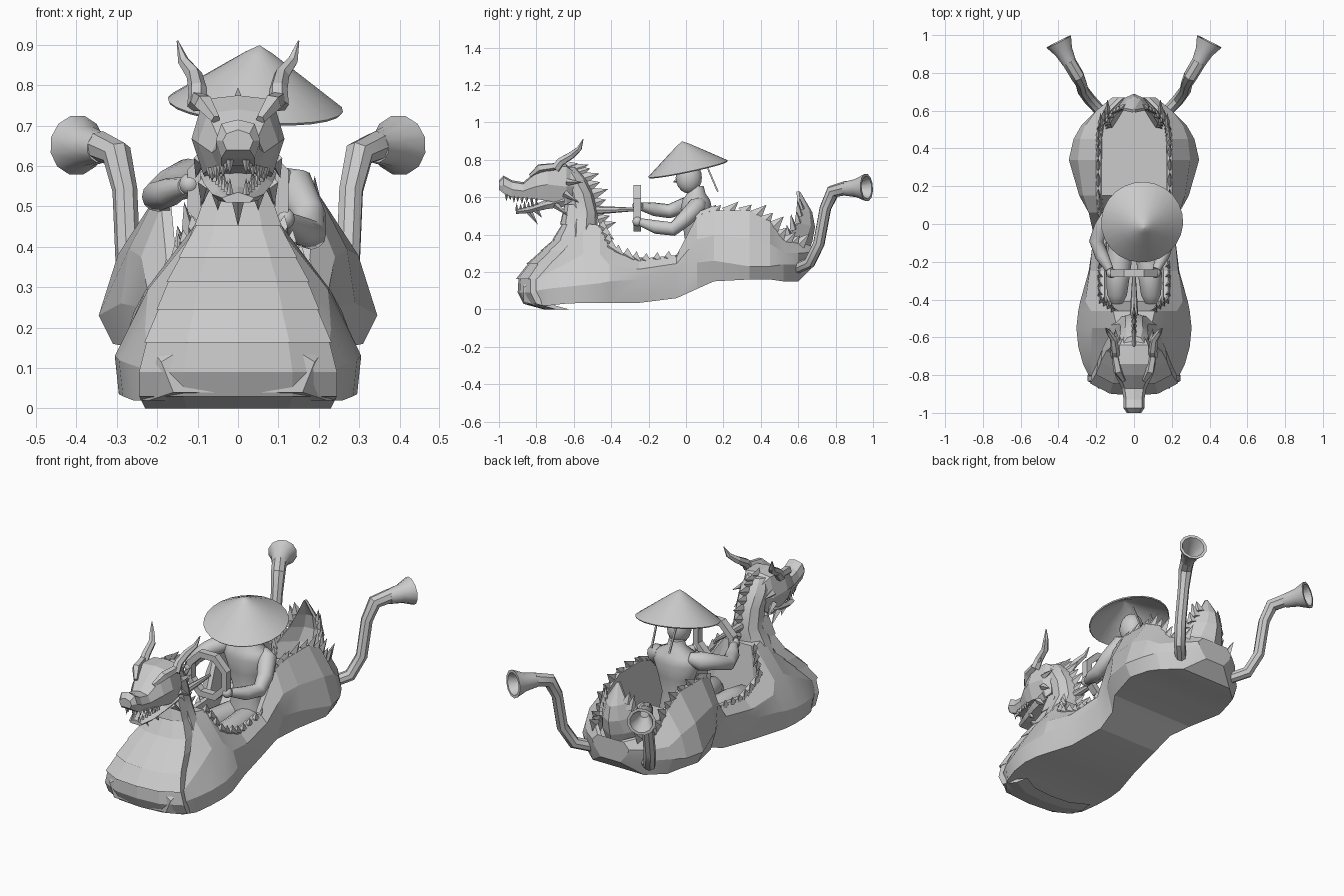
import bpy, bmesh, math
from mathutils import Vector, Matrix

if "Cube" in bpy.data.objects:
    bpy.data.objects.remove(bpy.data.objects["Cube"])

GREY = (0.6, 0.6, 0.6, 1)
grey = bpy.data.materials.new("plain grey")
grey.diffuse_color = GREY
grey.use_nodes = True
grey.node_tree.nodes["Principled BSDF"].inputs["Base Color"].default_value = GREY


def finish(name, bm, angle=0):
    bmesh.ops.recalc_face_normals(bm, faces=bm.faces)
    mesh = bpy.data.meshes.new(name)
    bm.to_mesh(mesh)
    bm.free()
    mesh.materials.append(grey)
    obj = bpy.data.objects.new(name, mesh)
    bpy.context.collection.objects.link(obj)
    if angle:
        bpy.ops.object.select_all(action="DESELECT")
        obj.select_set(True)
        bpy.context.view_layer.objects.active = obj
        bpy.ops.object.shade_smooth_by_angle(angle=math.radians(angle))
    return obj


def loft(name, rings, angle=0, caps=True):
    bm = bmesh.new()
    rows = [[bm.verts.new(p) for p in ring] for ring in rings]
    n = len(rows[0])
    for a, b in zip(rows, rows[1:]):
        for i in range(n):
            j = (i + 1) % n
            bm.faces.new((a[i], a[j], b[j], b[i]))
    if caps:
        bm.faces.new(rows[0])
        bm.faces.new(rows[-1])
    return finish(name, bm, angle)


def mirrored(half):
    """Close a half outline whose first and last points lie on the centre line."""
    return half + [(-x, y, z) for x, y, z in half[-2:0:-1]]


def ellipse(cx, cy, z, rx, ry, n):
    turns = [math.tau * (i + 0.5) / n for i in range(n)]
    return [(cx + rx * math.cos(t), cy + ry * math.sin(t), z) for t in turns]


def tube(name, path, radii, sides=8, angle=35):
    pts = [Vector(p) for p in path]
    rings, side, last = [], None, None
    for i, p in enumerate(pts):
        axis = (pts[min(i + 1, len(pts) - 1)] - pts[max(i - 1, 0)]).normalized()
        side = last.rotation_difference(axis) @ side if last else axis.orthogonal().normalized()
        last = axis
        up = axis.cross(side)
        turns = [math.tau * k / sides for k in range(sides)]
        rings.append([p + radii[i] * (side * math.cos(t) + up * math.sin(t)) for t in turns])
    return loft(name, rings, angle)


def spikes(name, items, flat=1):
    """Four-sided points from base to tip, thinned sideways by flat."""
    bm = bmesh.new()
    for base, tip, r in items:
        base, tip = Vector(base), Vector(tip)
        d = tip - base
        place = Matrix.Translation((base + tip) / 2) @ d.to_track_quat("Z", "Y").to_matrix().to_4x4()
        bmesh.ops.create_cone(bm, cap_ends=True, segments=4, radius1=r, radius2=0, depth=d.length,
                              matrix=place @ Matrix.Diagonal((flat, 1, 1, 1)))
    return finish(name, bm)


def along(path, count):
    """Evenly spread points along a polyline."""
    pts = [Vector(p) for p in path]
    for i in range(count):
        t = i / (count - 1) * (len(pts) - 1)
        k = min(int(t), len(pts) - 2)
        yield pts[k].lerp(pts[k + 1], t - k)


def fringe(path, count, lean, r):
    """Ragged row of points whose length alternates."""
    return [(p, p + Vector(lean) * (1 + .35 * (i % 2)), r) for i, p in enumerate(along(path, count))]


def both(items):
    flip = lambda p: (-p[0], p[1], p[2])
    return items + [(flip(a), flip(b), r) for a, b, r in items]


# hull: y, bottom z, bottom half width, widest half width, its z, rim half width, rim z, floor z
HULL = [
    (-.87, .04, .16, .18, .09, .15, .14, .14), (-.80, .02, .22, .24, .10, .16, .22, .22),
    (-.74, .02, .26, .27, .11, .14, .28, .28), (-.65, .03, .285, .295, .12, .11, .36, .36),
    (-.55, .035, .295, .305, .13, .09, .46, .46), (-.46, .035, .285, .295, .14, .11, .45, .45),
    (-.41, .035, .27, .285, .15, .18, .33, .13), (-.25, .035, .22, .24, .16, .18, .27, .13),
    (-.05, .06, .19, .21, .20, .17, .29, .15), (.06, .11, .20, .24, .25, .19, .50, .20),
    (.15, .15, .26, .29, .26, .20, .53, .30), (.34, .16, .31, .345, .23, .20, .53, .30),
    (.45, .16, .28, .32, .23, .20, .47, .30), (.52, .15, .25, .28, .24, .19, .37, .30),
    (.60, .15, .16, .20, .24, .15, .36, .30), (.67, .22, .06, .10, .27, .08, .34, .34)]
rings = []
for y, zb, bw, w, zw, rw, zr, fl in HULL:
    lip = rw - 0.025
    rings.append(mirrored([(0, y, zb), (bw, y, zb), (w, y, zw), ((w + rw) / 2 + .025, y, (zw + zr) / 2),
                           (rw, y, zr), (lip, y, zr), (lip - .005, y, fl), (0, y, fl)]))
loft("hull", rings, 15)

# overlapping belly plates up the chest, each tucked under the one above
CHEST = [(-.76, 0, .23), (-.87, .03, .245), (-.90, .09, .245), (-.895, .17, .225), (-.84, .25, .195),
         (-.765, .32, .17), (-.70, .38, .14), (-.66, .46, .10), (-.65, .56, .07)]
for i, ((ya, za, wa), (yb, zb, wb)) in enumerate(zip(CHEST, CHEST[1:])):
    step = .014 if i > 2 else 0
    rows = []
    for y, z, w in ((ya - step, za - step / 2, wa + step / 2), (yb, zb, wb)):
        shell = [(x * w, y + abs(x) ** 3 * w * .28, z) for x in (-1, -.55, 0, .55, 1)]
        rows.append(shell + [(x * .95, y + .07, z) for x, y, z in shell[::-1]])
    loft(f"belly_plate_{i + 1}", rows)

# neck
NECK = [(-.56, .34, .16, .09), (-.56, .44, .12, .085), (-.555, .52, .08, .085),
        (-.575, .62, .075, .08), (-.62, .70, .08, .085), (-.65, .76, .06, .06)]
loft("neck", [ellipse(0, y, z, rx, ry, 10) for y, z, rx, ry in NECK], 25)


def jaw_ring(y, zb, zt, w):
    return mirrored([(0, y, zb), (w * .75, y, zb), (w, y, zb * .55 + zt * .45), (w * .75, y, zt - .01), (0, y, zt)])


# head and jaw
HEAD = [(-.58, .60, .73, .06), (-.64, .56, .775, .10), (-.74, .58, .775, .115), (-.80, .59, .74, .10),
        (-.87, .595, .68, .065), (-.93, .60, .69, .055), (-.975, .62, .715, .055), (-1, .64, .69, .038)]
JAW = [(-.65, .55, .62, .095), (-.75, .535, .585, .085), (-.84, .515, .55, .065), (-.91, .51, .535, .04)]
loft("head", [jaw_ring(*s) for s in HEAD])
loft("lower_jaw", [jaw_ring(*s) for s in JAW])
spikes("teeth", both(fringe([(.07, -.80, .595), (.05, -.89, .60), (.02, -.96, .615)], 8, (0, 0, -.028), .010)
                     + fringe([(.055, -.80, .56), (.02, -.905, .53)], 6, (0, 0, .03), .009)))
spikes("beard", both([((.05, -.80, .53), (.05, -.77, .49), .015), ((.08, -.70, .56), (.09, -.63, .50), .02),
                      ((.09, -.65, .62), (.105, -.57, .57), .02), ((.09, -.64, .68), (.10, -.55, .68), .02)])
       + [((0, -.84, .525), (0, -.79, .45), .018)])
spikes("mane", fringe([(0, -.64, .76), (0, -.57, .73), (0, -.51, .64), (0, -.485, .53), (0, -.46, .44)],
                      10, (0, .065, .02), .036), .4)
for side, label in ((1, "left"), (-1, "right")):
    horn = [(.10, -.70, .75), (.10, -.67, .79), (.108, -.61, .825), (.135, -.57, .86), (.15, -.55, .91)]
    tube(label + "_horn", [(side * x, y, z) for x, y, z in horn], [.026, .023, .02, .014, .002], 6, 0)
    brow = [(.055, -.83, .715), (.085, -.78, .755), (.10, -.70, .765), (.11, -.64, .785)]
    tube(label + "_brow", [(side * x, y, z) for x, y, z in brow], [.012, .024, .02, .003], 5, 0)
    # exhaust pipe with hollow bell
    pipe = [(.17, .59, .22), (.235, .66, .25), (.272, .71, .35), (.28, .745, .54), (.30, .785, .63), (.345, .86, .65)]
    tube(label + "_pipe", [(side * x, y, z) for x, y, z in pipe], [.03, .032, .031, .031, .037, .038], 8, 40)
    start, axis = Vector((side * .34, .85, .645)), Vector((side * .45, .89, .05)).normalized()
    turn = axis.to_track_quat("Z", "Y")
    bell = [(0, .038), (.07, .05), (.13, .075), (.13, .06), (.06, .034), (.01, .022)]
    loft(label + "_bell", [[start + turn @ Vector(p) for p in ellipse(0, 0, d, r, r, 12)] for d, r in bell], 30)

# tail fan curling upward with a ragged edge
TAIL = [(.64, .28, .13), (.675, .36, .14), (.69, .44, .10), (.675, .52, .065), (.61, .63, .006)]
fan = []
for y, z, w in TAIL:
    outer = [(x * w, y - x * x * w * .9, z + abs(x) * w * .2) for x in (-1, -.5, 0, .5, 1)]
    fan.append(outer + [(x * .9, y - .015, z) for x, y, z in outer[::-1]])
loft("tail_fan", fan)
edge = [(w, y - w * .9, z + w * .2) for y, z, w in TAIL[:-1]]
spikes("tail_spikes", both(fringe(edge, 7, (.01, -.01, .065), .03)), .5)

# ragged scales along the rim
rear = [(rw - .01, y, zr - .015) for y, _, _, _, _, rw, zr, _ in HULL if .05 < y < .65]
front = [(rw, y, zr) for y, _, _, _, _, rw, zr, _ in HULL if -.5 < y < 0]
spikes("rear_rim_spikes", both(fringe(rear, 12, (0, .045, .045), .038)), .4)
spikes("front_rim_spikes", both(fringe(front, 11, (.012, .045, -.03), .034)), .4)


# steering wheel and column
def octagon(r, y):
    return [(x, y, z + .54) for x, z, _ in ellipse(0, 0, 0, r, r, 8)]


loft("steering_wheel", [octagon(r, y) for r, y in
     ((.135, -.28), (.135, -.24), (.10, -.24), (.10, -.28), (.135, -.28))], caps=False)
tube("steering_column", [(0, -.25, .535), (0, -.50, .53)], [.008, .024], 8)

# rider
TORSO = [(.18, .11, .09), (.36, .08, .06), (.46, .105, .075), (.54, .135, .085),
         (.585, .12, .075), (.62, .05, .05), (.66, .04, .04)]
loft("torso", [ellipse(.02, .055, z, rx, ry, 16) for z, rx, ry in TORSO], 60)
tube("left_arm", [(.10, .08, .57), (.14, .06, .55), (.175, -.01, .48), (.18, -.07, .43), (.155, -.16, .44),
                  (.12, -.24, .465)], [.03, .05, .042, .038, .036, .022], 12, 60)
tube("right_arm", [(-.07, .07, .58), (-.12, .05, .57), (-.17, -.02, .55), (-.20, -.09, .525), (-.17, -.17, .535),
                   (-.13, -.24, .55)], [.03, .05, .042, .038, .036, .022], 12, 60)
for side, label, hand in ((1, "left", (.115, -.26, .47)), (-1, "right", (-.12, -.26, .555))):
    leg = [(.05, .03, .20), (.07, -.12, .205), (.085, -.27, .215), (.09, -.37, .21), (.09, -.41, .18)]
    tube(label + "_leg", [(side * x, y, z) for x, y, z in leg], [.07, .07, .065, .055, .035], 12, 60)
    bm = bmesh.new()
    bmesh.ops.create_uvsphere(bm, u_segments=10, v_segments=6, radius=.027, matrix=Matrix.Translation(hand))
    finish(label + "_hand", bm, 60)
    tube(label + "_hat_strap", [(.04 + side * .06, .11, .77), (.04 + side * .055, .17, .63)], [.006, .006], 4)
bm = bmesh.new()
bmesh.ops.create_uvsphere(bm, u_segments=16, v_segments=10, radius=1, matrix=Matrix.Translation((.03, .015, .705))
                          @ Matrix.Diagonal((.06, .07, .085, 1)))
finish("rider_head", bm, 60)
spikes("rider_nose", [((.03, -.045, .69), (.03, -.07, .68), .015)])

# tilted conical straw hat
tilt = Vector((.07, -.21, 1)).to_track_quat("Z", "Y")
HAT = [(.15, .001), (.13, .035), (.07, .12), (0, .218), (-.006, .214), (.06, .11), (.13, .005)]
loft("straw_hat", [[Vector((.043, .01, .752)) + tilt @ Vector(p) for p in ellipse(0, 0, z, r, r, 24)]
                   for z, r in HAT], 60)
